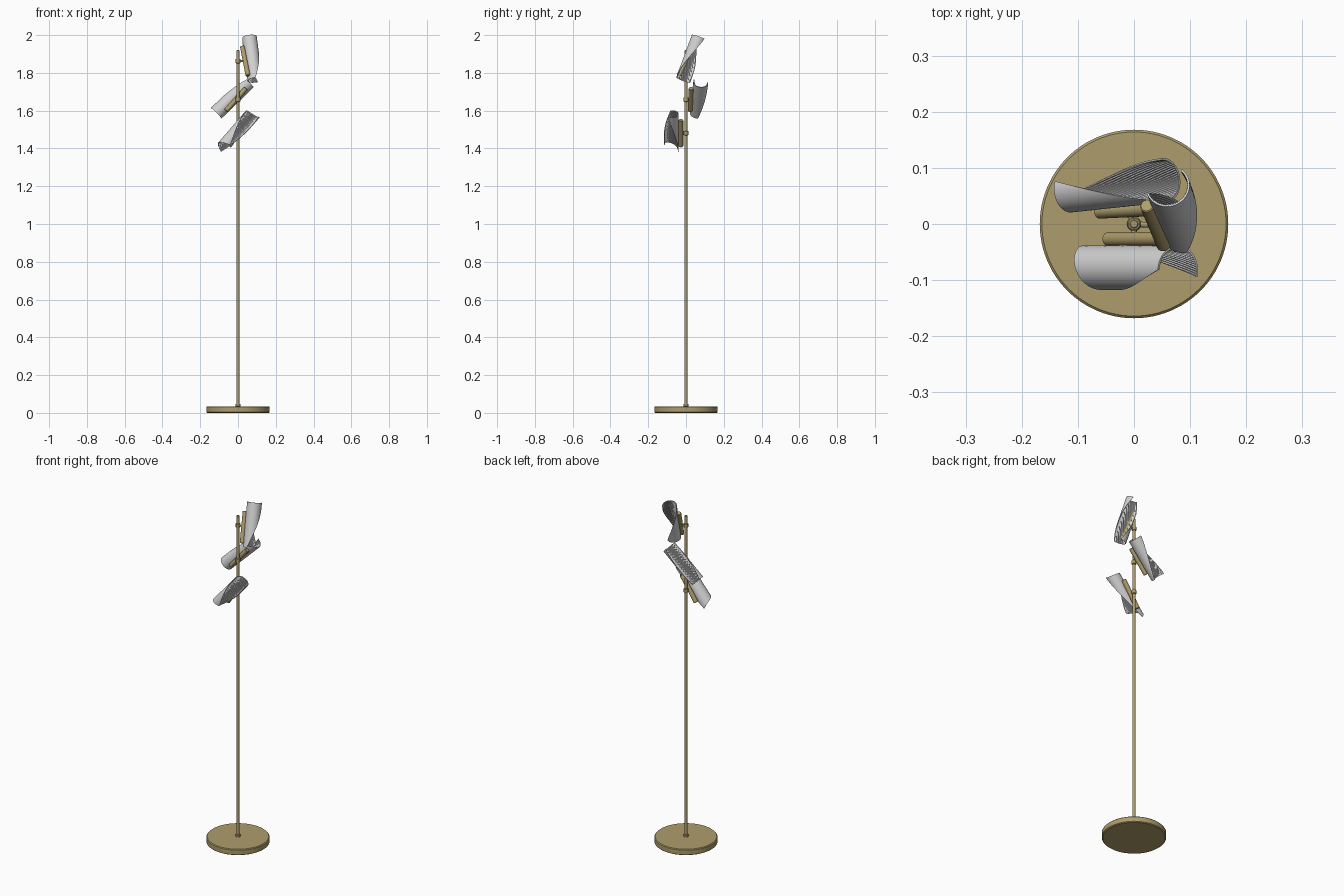
import bpy, bmesh, math
from mathutils import Vector

if "Cube" in bpy.data.objects:
    bpy.data.objects.remove(bpy.data.objects["Cube"])

def material(name, rgb):
    m = bpy.data.materials.new(name)
    m.diffuse_color = (*rgb, 1)
    m.use_nodes = True
    m.node_tree.nodes["Principled BSDF"].inputs["Base Color"].default_value = m.diffuse_color
    return m

BRASS = material("brass", (0.42, 0.34, 0.15))
WHITE = material("frosted white", (0.64, 0.64, 0.64))

def finish(bm, name, mat, angle=35):
    bmesh.ops.recalc_face_normals(bm, faces=bm.faces[:])
    me = bpy.data.meshes.new(name)
    bm.to_mesh(me)
    bm.free()
    ob = bpy.data.objects.new(name, me)
    bpy.context.collection.objects.link(ob)
    me.materials.append(mat)
    bpy.ops.object.select_all(action='DESELECT')
    ob.select_set(True)
    bpy.context.view_layer.objects.active = ob
    bpy.ops.object.shade_smooth_by_angle(angle=math.radians(angle))
    return ob

def lathe(name, profile, p0, p1, mat, sides=48):
    """Revolve (radius, distance) points around the line p0 -> p1."""
    p0, p1 = Vector(p0), Vector(p1)
    q = (p1 - p0).to_track_quat('Z', 'Y')
    bm = bmesh.new()
    rings = []
    for r, h in profile:
        rings.append([bm.verts.new(p0 + q @ Vector((r * math.cos(k * math.tau / sides),
                      r * math.sin(k * math.tau / sides), h))) for k in range(sides)])
    for a, b in zip(rings, rings[1:]):
        for k in range(sides):
            j = (k + 1) % sides
            bm.faces.new((a[k], a[j], b[j], b[k]))
    bm.faces.new(rings[0])
    bm.faces.new(rings[-1])
    return finish(bm, name, mat)

def rod(name, p0, p1, r, bevel=0.002, sides=32):
    L = (Vector(p1) - Vector(p0)).length
    return lathe(name, [(r - bevel, 0), (r, bevel), (r, L - bevel), (r - bevel, L)], p0, p1, BRASS, sides)

def shade(name, low, high, ref, open_low, open_high, skew_low=0, skew_high=0,
          R=0.0395, thick=0.003, gap=150, rows=28, cols=64):
    """Open tube whose long slot twists from open_low to open_high; ribbed inside."""
    low, high = Vector(low), Vector(high)
    a = (high - low).normalized()
    e0 = Vector(ref)
    e0 = (e0 - a * e0.dot(a)).normalized()
    e1 = a.cross(e0)
    bm = bmesh.new()
    outer, inner = [], []
    for i in range(rows + 1):
        t = i / rows
        start = open_low + (open_high - open_low) * t + gap / 2
        skew = skew_low + (skew_high - skew_low) * t
        ro, ri = [], []
        for j in range(cols + 1):
            w = j / cols
            ang = math.radians(start + (360 - gap) * w)
            d = e0 * math.cos(ang) + e1 * math.sin(ang)
            c = low.lerp(high, t) + a * skew * (w - 0.5)
            ro.append(bm.verts.new(c + d * R))
            ri.append(bm.verts.new(c + d * (R - thick - (0.0015 if j % 2 else 0))))
        outer.append(ro)
        inner.append(ri)
    for i in range(rows):
        for j in range(cols):
            for g in (outer, inner):
                bm.faces.new((g[i][j], g[i][j + 1], g[i + 1][j + 1], g[i + 1][j]))
        for j in (0, cols):
            bm.faces.new((outer[i][j], outer[i + 1][j], inner[i + 1][j], inner[i][j]))
    for i in (0, rows):
        for j in range(cols):
            bm.faces.new((outer[i][j], outer[i][j + 1], inner[i][j + 1], inner[i][j]))
    return finish(bm, name, WHITE, 30)

# Base disc, collar and pole
lathe("base", [(0.163, 0), (0.168, 0.004), (0.168, 0.031), (0.164, 0.035)],
      (0, 0, 0), (0, 0, 1), BRASS, 96)
rod("collar", (0, 0, 0.034), (0, 0, 0.048), 0.013)
rod("pole", (0, 0, 0.034), (0, 0, 1.92), 0.008)

# Brass lamp tubes, each pinned to the pole
tubes = {
    "lower": ((-0.047, -0.027, 1.412), (0.047, -0.027, 1.55)),
    "middle": ((-0.063, 0.022, 1.60), (0.042, 0.027, 1.718)),
    "upper": ((0.053, -0.038, 1.785), (0.023, 0.033, 1.94)),
}
for key, (p0, p1) in tubes.items():
    rod(key + "_tube", p0, p1, 0.0125)
    mid = (Vector(p0) + Vector(p1)) / 2
    rod(key + "_pin", (0, 0, mid.z), mid, 0.005, 0.001)
    rod(key + "_clamp", (0, 0, mid.z - 0.012), (0, 0, mid.z + 0.012), 0.012)

# Twisted shades
shade("lower_shade", (-0.073, -0.078, 1.407), (0.079, -0.078, 1.583), (-1, 0, 0), 190, 80, 0.06, -0.02)
shade("middle_shade", (-0.115, 0.060, 1.587), (0.055, 0.078, 1.752), (-1, 0, 0), -95, -5)
shade("upper_shade", (0.090, -0.015, 1.762), (0.060, 0.068, 1.988), (1, 0, 0), -10, 125)
